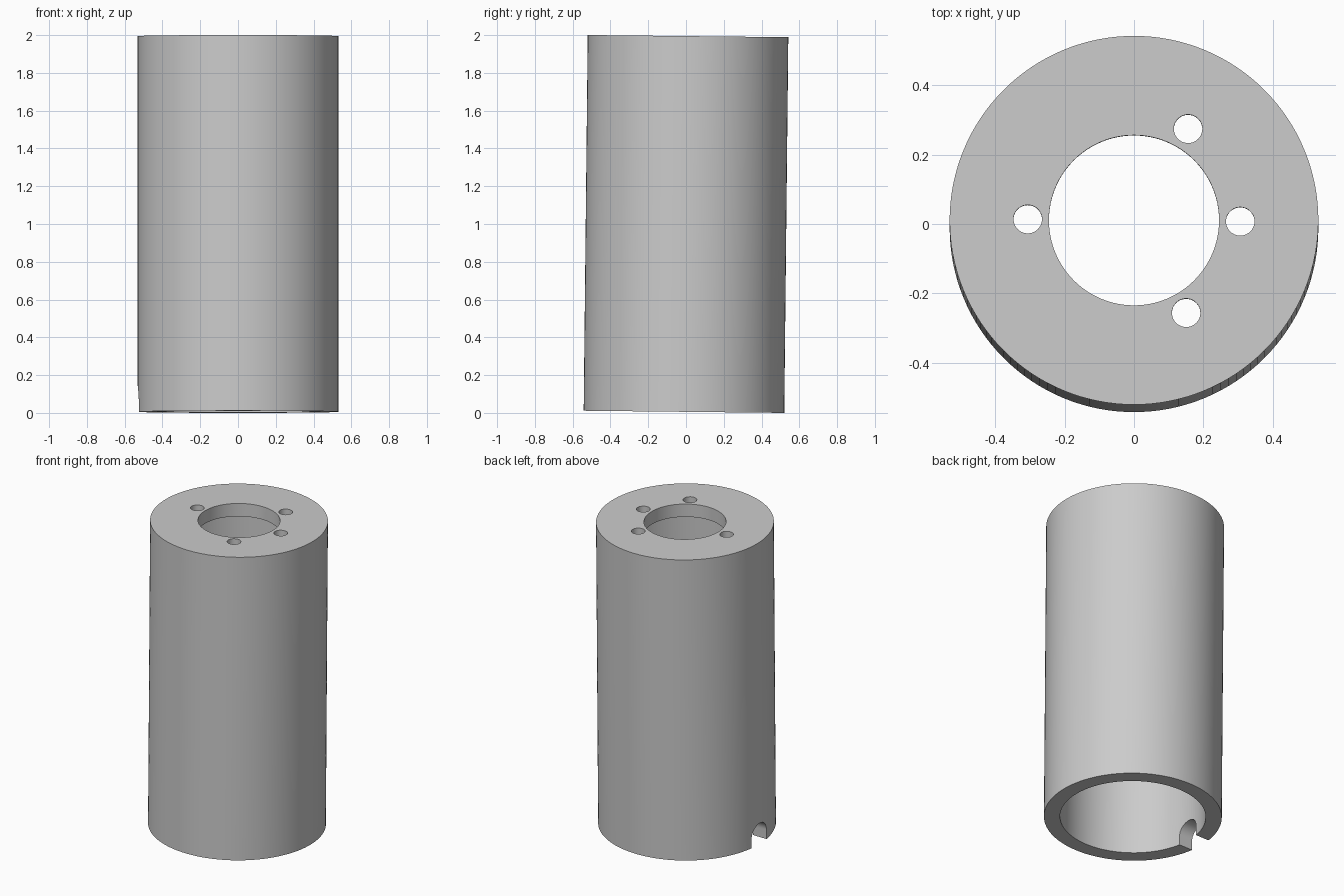
import bpy
import bmesh
from math import radians, cos, sin, pi
from mathutils import Matrix, Vector

cube = bpy.data.objects.get("Cube")
if cube:
    bpy.data.objects.remove(cube, do_unlink=True)

# Sizes
LENGTH, OUTER_R, BORE_R = 1.989, 0.531, 0.435
CAP_THICK, MOUTH_R = 0.085, 0.245
HOLE_R, HOLE_RING = 0.041, 0.306
NOTCH_R, NOTCH_STRAIGHT = 0.077, 0.06
TOP, BASE = LENGTH / 2, -LENGTH / 2
SEGMENTS = 128

# Single flat colour
grey = bpy.data.materials.new("light_grey")
grey.use_nodes = True
colour = (0.6, 0.6, 0.6, 1)
grey.diffuse_color = colour
grey.node_tree.nodes["Principled BSDF"].inputs["Base Color"].default_value = colour


def add_object(name, bm):
    bmesh.ops.recalc_face_normals(bm, faces=bm.faces)
    mesh = bpy.data.meshes.new(name)
    bm.to_mesh(mesh)
    bm.free()
    mesh.materials.append(grey)
    obj = bpy.data.objects.new(name, mesh)
    bpy.context.collection.objects.link(obj)
    return obj


def lathe(name, profile):
    """Spin a closed (radius, height) profile round the z axis."""
    bm = bmesh.new()
    rings = [[bm.verts.new((r * cos(2 * pi * i / SEGMENTS), r * sin(2 * pi * i / SEGMENTS), z))
              for i in range(SEGMENTS)] for r, z in profile]
    for a, b in zip(rings, rings[1:] + rings[:1]):
        for i in range(SEGMENTS):
            j = (i + 1) % SEGMENTS
            bm.faces.new((a[i], a[j], b[j], b[i]))
    return add_object(name, bm)


def prism(name, outline, direction):
    """Extrude a closed outline along a direction."""
    bm = bmesh.new()
    face = bm.faces.new([bm.verts.new(p) for p in outline])
    result = bmesh.ops.extrude_face_region(bm, geom=[face], use_keep_orig=True)
    moved = [v for v in result["geom"] if isinstance(v, bmesh.types.BMVert)]
    bmesh.ops.translate(bm, verts=moved, vec=Vector(direction))
    return add_object(name, bm)


def cut(target, cutter):
    mod = target.modifiers.new("cut", "BOOLEAN")
    mod.operation, mod.solver, mod.object = "DIFFERENCE", "EXACT", cutter
    bpy.context.view_layer.objects.active = target
    bpy.ops.object.modifier_apply(modifier=mod.name)
    bpy.data.objects.remove(cutter, do_unlink=True)


# Hollow sleeve, open below, with a thick holed cap on top
lip = TOP - CAP_THICK
sleeve = lathe("sleeve", [(MOUTH_R, TOP), (OUTER_R, TOP), (OUTER_R, BASE),
                          (BORE_R, BASE), (BORE_R, lip), (MOUTH_R, lip)])

# Four screw holes through the cap
for angle in (0, 60, 180, 300):
    a = radians(angle - 0.6)
    cx, cy = HOLE_RING * cos(a), HOLE_RING * sin(a)
    circle = [(cx + HOLE_R * cos(t * pi / 20), cy + HOLE_R * sin(t * pi / 20), lip - 0.1)
              for t in range(40)]
    cut(sleeve, prism("hole_cutter", circle, (0, 0, 0.4)))

# Round-topped notch in the lower rim
spring = BASE + NOTCH_STRAIGHT
arch = [(-0.7, NOTCH_R * cos(t * pi / 24), spring + NOTCH_R * sin(t * pi / 24))
        for t in range(25)]
arch += [(-0.7, -NOTCH_R, BASE - 0.1), (-0.7, NOTCH_R, BASE - 0.1)]
cut(sleeve, prism("notch_cutter", arch, (0.5, 0, 0)))

# Slight lean, then stand on the ground
sleeve.data.transform(Matrix.Translation((0, 0, 1)) @ Matrix.Rotation(-0.0108, 4, "X"))
low = min(v.co.z for v in sleeve.data.vertices)
sleeve.data.transform(Matrix.Translation((0, 0, -low)))

bpy.ops.object.select_all(action="DESELECT")
sleeve.select_set(True)
bpy.context.view_layer.objects.active = sleeve
bpy.ops.object.shade_smooth_by_angle(angle=radians(30))
